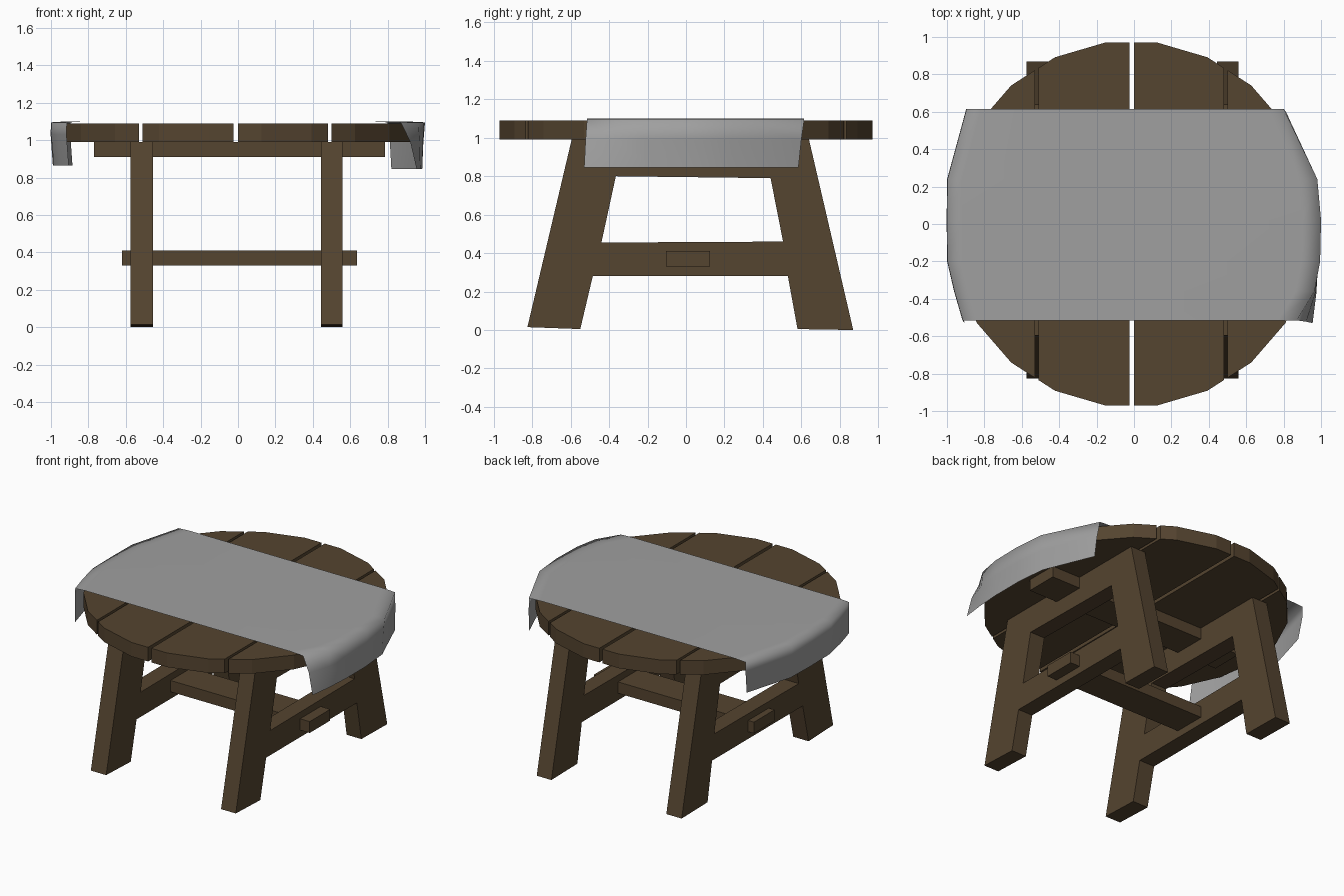
import bpy, bmesh, math
from mathutils import Vector

if "Cube" in bpy.data.objects:
    bpy.data.objects.remove(bpy.data.objects["Cube"])


def material(name, rgb):
    m = bpy.data.materials.new(name)
    m.diffuse_color = (*rgb, 1)
    m.use_nodes = True
    m.node_tree.nodes["Principled BSDF"].inputs["Base Color"].default_value = m.diffuse_color
    return m


WOOD = material("dark brown wood", (0.09, 0.058, 0.029))
CLOTH = material("grey cloth", (0.35, 0.35, 0.35))


def finish(bm, name, mat):
    bmesh.ops.recalc_face_normals(bm, faces=bm.faces[:])
    me = bpy.data.meshes.new(name)
    bm.to_mesh(me)
    bm.free()
    me.materials.append(mat)
    ob = bpy.data.objects.new(name, me)
    bpy.context.collection.objects.link(ob)
    return ob


def extrude(bm, offset):
    r = bmesh.ops.extrude_face_region(bm, geom=bm.faces[:])
    moved = [g for g in r["geom"] if isinstance(g, bmesh.types.BMVert)]
    bmesh.ops.translate(bm, vec=Vector(offset), verts=moved)


def box(name, lo, hi):
    bm = bmesh.new()
    bmesh.ops.create_cube(bm, size=1)
    for v in bm.verts:
        v.co = [(lo[i] + hi[i]) / 2 + v.co[i] * (hi[i] - lo[i]) for i in range(3)]
    finish(bm, name, WOOD)


# round top: a 22-sided disc cut into four planks
R, CX, SIDES = 0.98, -0.015, 22
for i, (x0, x1) in enumerate([(-1.1, -0.53), (-0.51, -0.025), (0.0, 0.48), (0.50, 1.1)]):
    bm = bmesh.new()
    bm.faces.new([bm.verts.new((CX + R * math.cos(2 * math.pi * k / SIDES),
                                R * math.sin(2 * math.pi * k / SIDES), 0.99))
                  for k in range(SIDES)])
    for x, sign in ((x0, -1), (x1, 1)):
        bmesh.ops.bisect_plane(bm, geom=bm.verts[:] + bm.edges[:] + bm.faces[:],
                               plane_co=(x, 0, 0), plane_no=(sign, 0, 0), clear_outer=True)
    extrude(bm, (0, 0, 0.10))
    finish(bm, f"top_plank_{i + 1}", WOOD)

# splayed leg frames: two legs joined by a lower and an upper rail (y, z profile)
LEFT = [(-0.825, 0.015), (-0.55, 0.005), (-0.485, 0.28), (-0.44, 0.455),
        (-0.365, 0.80), (-0.325, 0.99), (-0.595, 0.99)]
RIGHT = [(0.87, 0.0), (0.58, 0.005), (0.53, 0.28), (0.505, 0.46),
         (0.44, 0.79), (0.40, 0.99), (0.64, 0.99)]
for name, x0, x1 in (("left_leg_frame", -0.575, -0.455), ("right_leg_frame", 0.445, 0.56)):
    bm = bmesh.new()
    a = [bm.verts.new((x0, y, z)) for y, z in LEFT]
    b = [bm.verts.new((x0, y, z)) for y, z in RIGHT]
    bm.faces.new(a)
    bm.faces.new(b[::-1])
    for k in (2, 4):
        bm.faces.new((a[k], a[k + 1], b[k + 1], b[k]))
    extrude(bm, (x1 - x0, 0, 0))
    finish(bm, name, WOOD)

# beams running through both frames
box("lower_stretcher", (-0.62, -0.105, 0.33), (0.635, 0.125, 0.41))
box("upper_beam", (-0.77, -0.105, 0.91), (0.785, 0.125, 0.989))

# cloth runner: per row y, left rim x, right rim x, left hem x, right hem x, hem y
ROWS = [(-0.515, -0.915, 0.87, -0.905, 0.955, -0.53),
        (-0.36, -0.96, 0.965, -0.95, 0.975, -0.37),
        (-0.20, -0.997, 0.995, -0.985, 0.985, -0.20),
        (0.02, -1.0, 1.0, -0.99, 0.985, 0.02),
        (0.24, -0.997, 0.98, -0.985, 0.965, 0.235),
        (0.615, -0.895, 0.80, -0.885, 0.82, 0.585)]
bm = bmesh.new()
grid = []
for y, lt, rt, lb, rb, hy in ROWS:
    pts = [(lb, hy, 0.865), (lt - 0.002, y, 1.03), (lt, y, 1.095), (lt + 0.08, y, 1.10),
           (0, y, 1.10), (rt - 0.10, y, 1.10), (rt, y, 1.095),
           (rt + (rb - rt) * 0.6, (y + hy) / 2, 0.99), (rb, hy, 0.845)]
    grid.append([bm.verts.new(p) for p in pts])
for r0, r1 in zip(grid, grid[1:]):
    for k in range(len(r0) - 1):
        bm.faces.new((r0[k], r0[k + 1], r1[k + 1], r1[k])).smooth = True
finish(bm, "cloth_runner", CLOTH)
